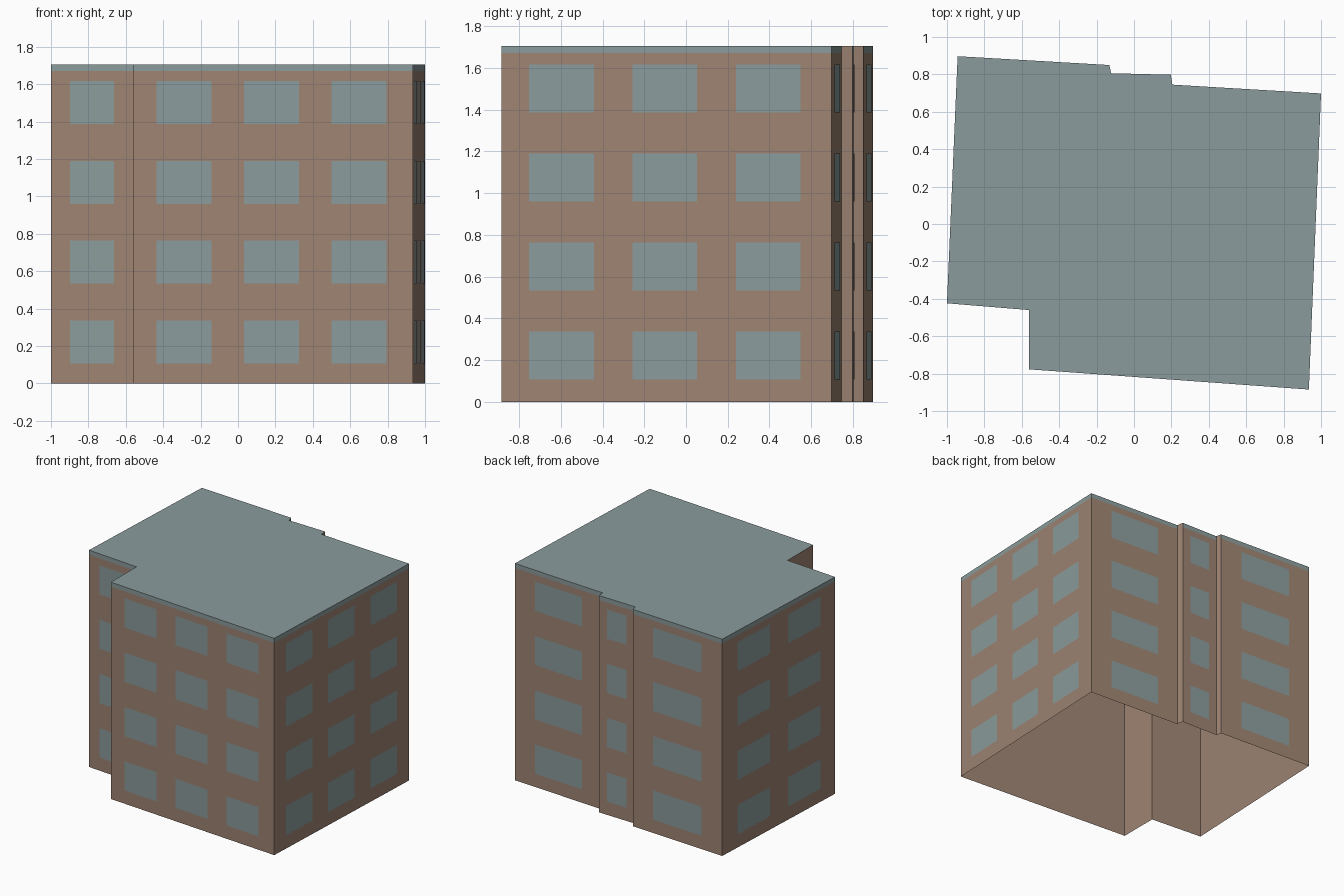
import bpy
from mathutils import Vector

cube = bpy.data.objects.get("Cube")
if cube:
    bpy.data.objects.remove(cube, do_unlink=True)


def make_material(name, rgb):
    mat = bpy.data.materials.new(name)
    mat.use_nodes = True
    mat.diffuse_color = (*rgb, 1)
    mat.node_tree.nodes["Principled BSDF"].inputs["Base Color"].default_value = (*rgb, 1)
    return mat


brick = make_material("warm brown wall", (0.34, 0.23, 0.17))
grey = make_material("blue grey glass and roof", (0.26, 0.33, 0.335))

HEIGHT, EAVE = 1.705, 1.67
SILL, WINDOW_HEIGHT, STOREY, STOREYS = 0.106, 0.23, 0.427, 4

# Window columns, as fractions along a wall
ONE = [(0.23, 0.77)]
TWO = [(0.133, 0.42), (0.58, 0.867)]
THREE = [(0.084, 0.281), (0.397, 0.593), (0.71, 0.906)]

# Counterclockwise plan: corner and the window columns of the wall that starts there
PLAN = [
    ((-0.562, -0.777), THREE),
    ((0.935, -0.885), THREE),
    ((1.0, 0.698), ONE),
    ((0.205, 0.745), []),
    ((0.197, 0.798), ONE),
    ((-0.122, 0.806), []),
    ((-0.132, 0.85), ONE),
    ((-0.943, 0.897), TWO),
    ((-1.0, -0.424), ONE),
    ((-0.562, -0.46), []),
]


def make_object(name, quads, mat):
    verts = [v for q in quads for v in q]
    faces, start = [], 0
    for q in quads:
        faces.append(range(start, start + len(q)))
        start += len(q)
    mesh = bpy.data.meshes.new(name)
    mesh.from_pydata(verts, [], [list(f) for f in faces])
    mesh.materials.append(mat)
    obj = bpy.data.objects.new(name, mesh)
    bpy.context.collection.objects.link(obj)


def panel(a, b, low, high):
    return [(a.x, a.y, low), (b.x, b.y, low), (b.x, b.y, high), (a.x, a.y, high)]


walls, fascia, windows = [], [], []
corners = [Vector(p) for p, _ in PLAN]
for i, (_, columns) in enumerate(PLAN):
    a, b = corners[i], corners[(i + 1) % len(corners)]
    along = b - a
    outward = Vector((along.y, -along.x)).normalized() * 0.003
    # Only the windowed walls carry the eave band
    top = EAVE if columns else HEIGHT
    walls.append(panel(a, b, 0, top))
    if columns:
        fascia.append(panel(a, b, EAVE, HEIGHT))
    for start, end in columns:
        for floor in range(STOREYS):
            low = SILL + floor * STOREY
            windows.append(panel(a + along * start + outward, a + along * end + outward,
                                 low, low + WINDOW_HEIGHT))

# The shell is open underneath
make_object("outer_walls", walls, brick)
make_object("eave_band", fascia, grey)
make_object("windows", windows, grey)
make_object("flat_roof", [[(c.x, c.y, HEIGHT) for c in corners]], grey)
